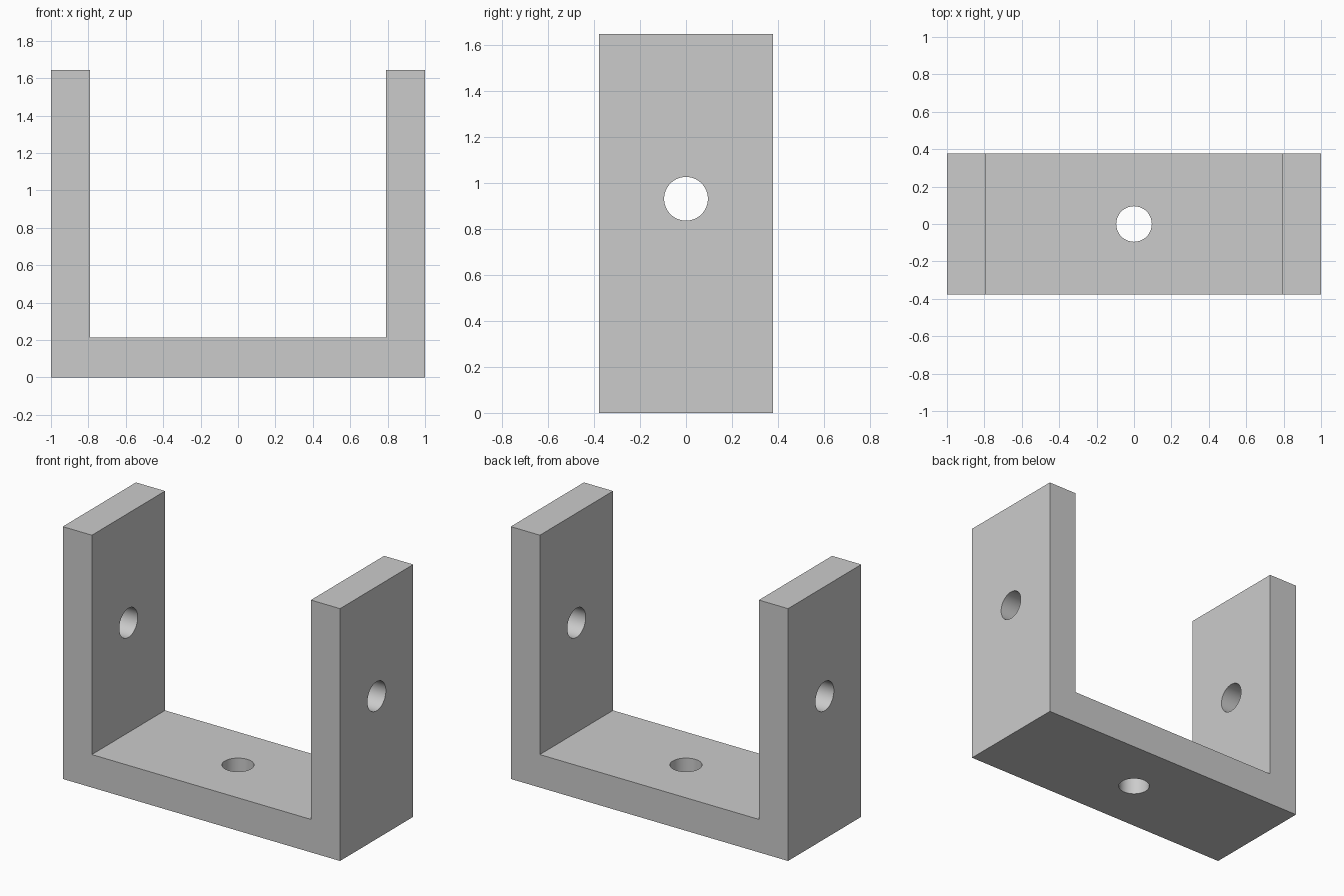
import bpy, bmesh, math

cube = bpy.data.objects.get("Cube")
if cube:
    bpy.data.objects.remove(cube, do_unlink=True)

WIDTH, DEPTH, HEIGHT = 2.0, 0.754, 1.645
WALL, FLOOR = 0.21, 0.215
HOLE_RADIUS, HOLE_Z = 0.095, 0.93

# Single plain metal colour
metal = bpy.data.materials.new("light_grey_metal")
metal.use_nodes = True
colour = (0.6, 0.6, 0.6, 1)
metal.diffuse_color = colour
metal.node_tree.nodes["Principled BSDF"].inputs["Base Color"].default_value = colour

# U-shaped bracket: profile extruded front to back
outer, inner = WIDTH / 2, WIDTH / 2 - WALL
profile = [(-outer, 0), (outer, 0), (outer, HEIGHT), (inner, HEIGHT),
           (inner, FLOOR), (-inner, FLOOR), (-inner, HEIGHT), (-outer, HEIGHT)]
bm = bmesh.new()
face = bm.faces.new([bm.verts.new((x, -DEPTH / 2, z)) for x, z in profile])
extruded = bmesh.ops.extrude_face_region(bm, geom=[face])["geom"]
bmesh.ops.translate(bm, vec=(0, DEPTH, 0),
                    verts=[v for v in extruded if isinstance(v, bmesh.types.BMVert)])
bmesh.ops.recalc_face_normals(bm, faces=bm.faces)
mesh = bpy.data.meshes.new("u_bracket")
bm.to_mesh(mesh)
bm.free()
mesh.materials.append(metal)
bracket = bpy.data.objects.new("u_bracket", mesh)
bpy.context.collection.objects.link(bracket)


def drill(name, location, rotation, length):
    """Cut a round hole through the bracket."""
    bpy.ops.mesh.primitive_cylinder_add(vertices=64, radius=HOLE_RADIUS, depth=length,
                                        location=location, rotation=rotation)
    cutter = bpy.context.object
    cutter.name = name
    cutter.hide_render = True
    cutter.data.materials.append(metal)
    bpy.ops.object.select_all(action='DESELECT')
    bracket.select_set(True)
    bpy.context.view_layer.objects.active = bracket
    cut = bracket.modifiers.new(name, 'BOOLEAN')
    cut.operation = 'DIFFERENCE'
    cut.solver = 'EXACT'
    cut.object = cutter
    bpy.ops.object.modifier_apply(modifier=cut.name)
    bpy.data.objects.remove(cutter, do_unlink=True)


# Floor hole, and one bore through both side walls
drill("floor_hole", (0, 0, FLOOR / 2), (0, 0, 0), FLOOR * 2)
drill("side_holes", (0, 0, HOLE_Z), (0, math.pi / 2, 0), WIDTH * 1.2)

# Smooth hole walls, sharp bracket edges
bpy.ops.object.shade_smooth_by_angle(angle=math.radians(30))
